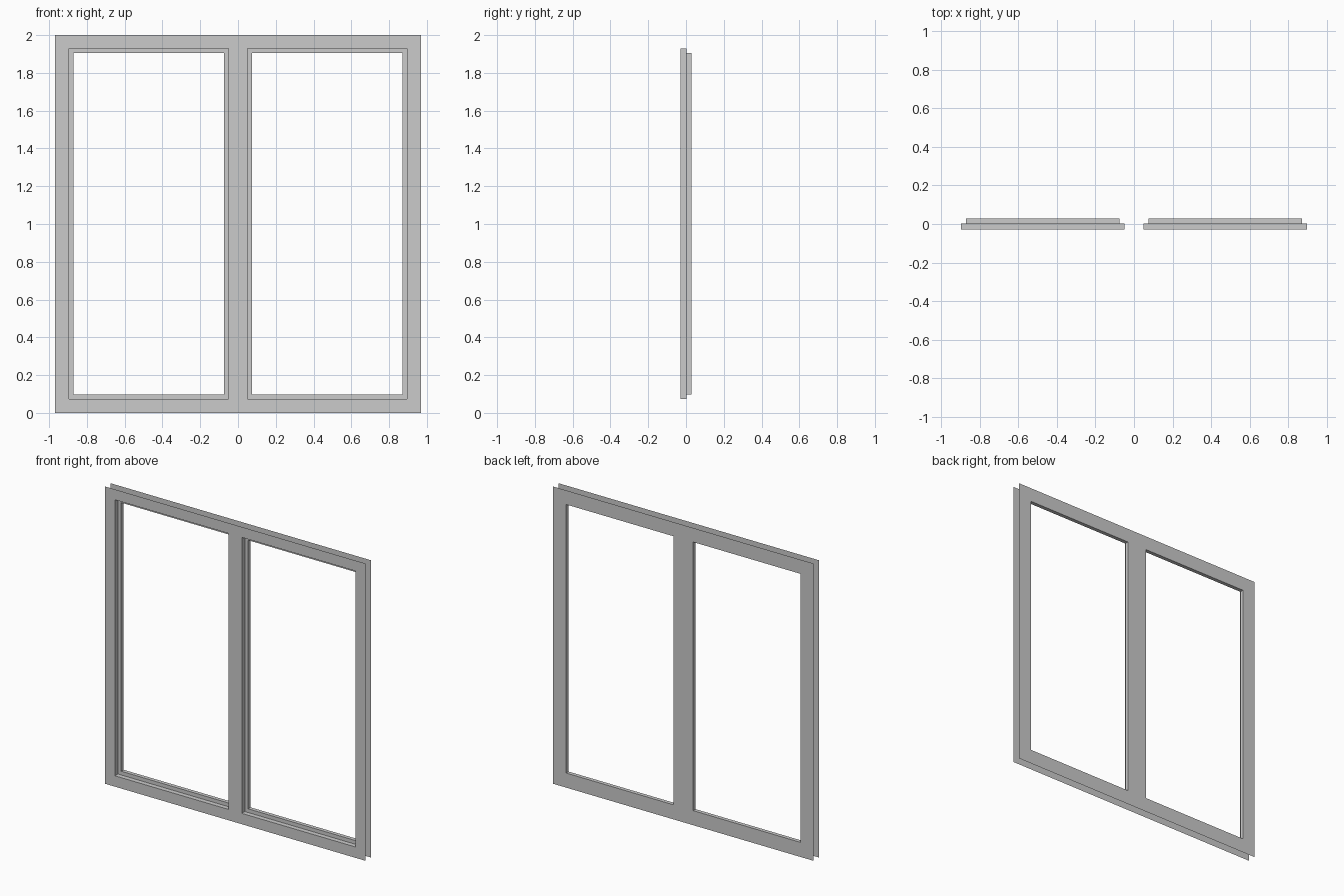
import bpy, bmesh

if "Cube" in bpy.data.objects:
    bpy.data.objects.remove(bpy.data.objects["Cube"])

W, H = 0.968, 2.0            # half width, full height
Y0, YS, Y1 = -0.029, 0.003, 0.029   # front face, rebate ledge, back face
# half-frame opening: x near mullion, x near jamb, z bottom, z top
FRONT = (0.049, 0.896, 0.073, 1.93)
BACK = (0.074, 0.872, 0.098, 1.905)


def make(name, bm):
    bmesh.ops.remove_doubles(bm, verts=bm.verts, dist=1e-5)
    me = bpy.data.meshes.new(name)
    bm.to_mesh(me)
    bm.free()
    ob = bpy.data.objects.new(name, me)
    bpy.context.collection.objects.link(ob)
    return ob


def quad(bm, pts):
    bm.faces.new([bm.verts.new(p) for p in pts])


def sheet(name, y, opening, facing):
    """Flat frame face with two openings, open at the outer edge."""
    a, b, c, d = opening
    xs, zs = (-W, -b, -a, a, b, W), (0, c, d, H)
    bm = bmesh.new()
    for i in range(5):
        for j in range(3):
            if i in (1, 3) and j == 1:
                continue
            pts = [(xs[i], y, zs[j]), (xs[i + 1], y, zs[j]),
                   (xs[i + 1], y, zs[j + 1]), (xs[i], y, zs[j + 1])]
            quad(bm, pts[::facing])
    return make(name, bm)


def ring(y, opening, side):
    a, b, c, d = opening
    x0, x1 = (a, b) if side > 0 else (-b, -a)
    return [(x0, y, c), (x1, y, c), (x1, y, d), (x0, y, d)]


def reveal(name, side):
    """Stepped lining of one opening: outer reveal, ledge, inner reveal."""
    loops = [ring(Y0, FRONT, side), ring(YS, FRONT, side),
             ring(YS, BACK, side), ring(Y1, BACK, side)]
    bm = bmesh.new()
    for p, q in zip(loops, loops[1:]):
        for k in range(4):
            n = (k + 1) % 4
            quad(bm, [p[k], p[n], q[n], q[k]])
    return make(name, bm)


# front and back faces of the frame
sheet("frame_front", Y0, FRONT, 1)
sheet("frame_back", Y1, BACK, -1)

# rebated linings of the two openings
reveal("left_opening_lining", -1)
reveal("right_opening_lining", 1)
